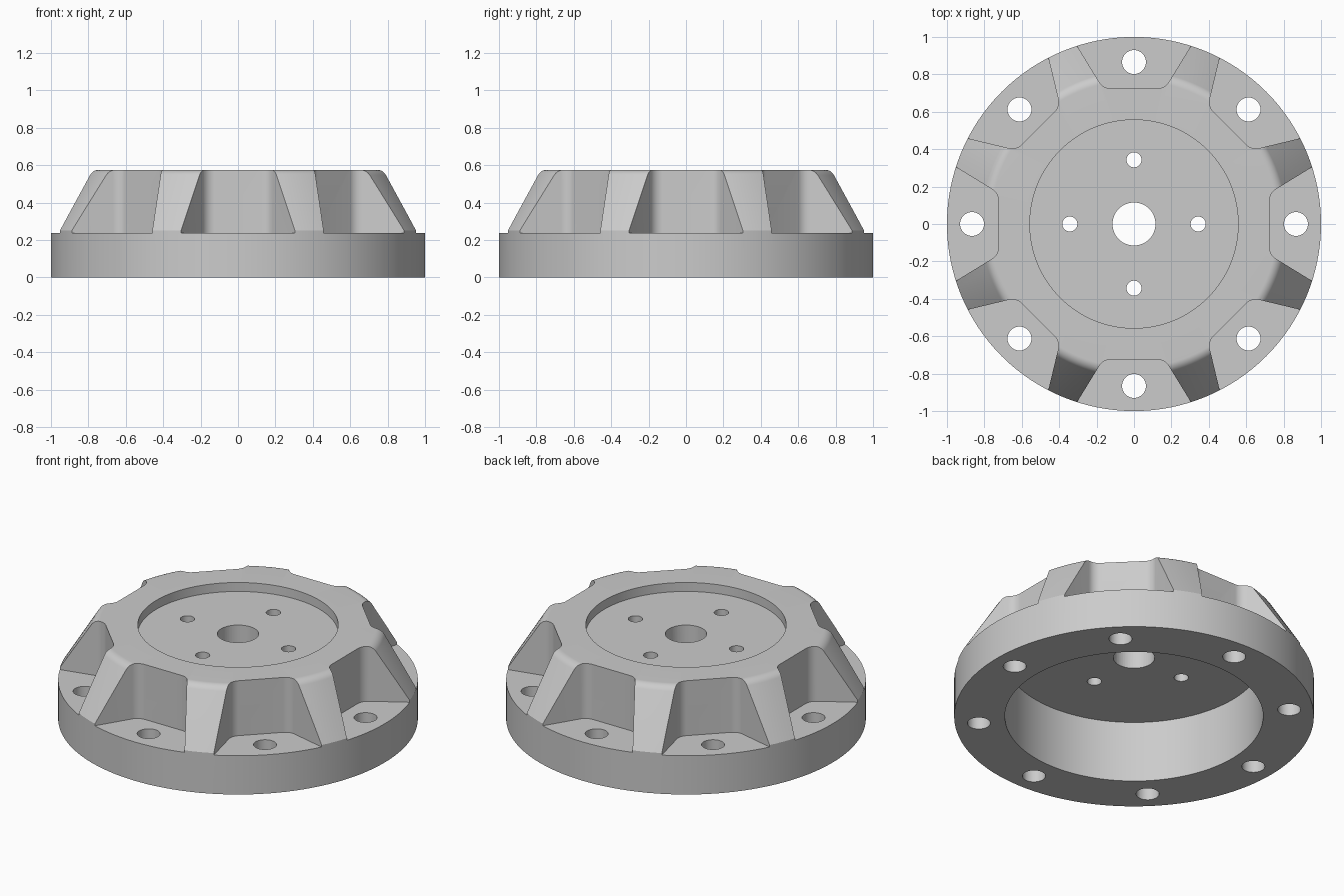
import bpy, bmesh
from math import radians, sin, cos, tan, tau
from mathutils import Matrix, Vector

cube = bpy.data.objects.get("Cube")
if cube:
    bpy.data.objects.remove(cube, do_unlink=True)

gray = bpy.data.materials.new("machined gray")
gray.use_nodes = True
gray.diffuse_color = (0.6, 0.6, 0.6, 1)
gray.node_tree.nodes["Principled BSDF"].inputs["Base Color"].default_value = (0.6, 0.6, 0.6, 1)


def make_object(name, bm):
    bm.normal_update()
    mesh = bpy.data.meshes.new(name)
    bm.to_mesh(mesh)
    bm.free()
    mesh.materials.append(gray)
    obj = bpy.data.objects.new(name, mesh)
    bpy.context.collection.objects.link(obj)
    return obj


def fillet(before, corner, after, radius, steps=8):
    """Points of an arc rounding a 2D corner."""
    p = Vector(corner)
    a = (Vector(before) - p).normalized()
    b = (Vector(after) - p).normalized()
    half = a.angle(b) / 2
    center = p + (a + b).normalized() * (radius / sin(half))
    start = p + a * (radius / tan(half)) - center
    end = p + b * (radius / tan(half)) - center
    arc = [start.lerp(end, i / steps).normalized() * radius for i in range(steps + 1)]
    return [tuple(center + offset) for offset in arc]


def bridge(bm, low, high):
    """Join two rings of vertices; a ring on the axis repeats one vertex."""
    for i in range(len(low)):
        j = (i + 1) % len(low)
        bm.faces.new(list(dict.fromkeys((low[i], low[j], high[j], high[i]))))


def lathe(points, segments):
    """Spin a radius/height profile that meets the axis at both ends."""
    bm = bmesh.new()
    rings = []
    for r, z in points:
        if r == 0:
            rings.append([bm.verts.new((0, 0, z))] * segments)
        else:
            rings.append([bm.verts.new((r * cos(tau * i / segments), r * sin(tau * i / segments), z))
                          for i in range(segments)])
    for low, high in zip(rings, rings[1:]):
        bridge(bm, low, high)
    return bm


def add_prism(bm, outline, bottom, top, turn):
    """Upright solid on a counterclockwise outline."""
    low, high = ([bm.verts.new(turn @ Vector((x, y, z))) for x, y in outline] for z in (bottom, top))
    bridge(bm, low, high)
    bm.faces.new(low[::-1])
    bm.faces.new(high)


def add_hole(bm, radius, distance=0, angle=0):
    place = Matrix.Rotation(angle, 4, "Z") @ Matrix.Translation((distance, 0, 0.3))
    bmesh.ops.create_cone(bm, cap_ends=True, segments=48, radius1=radius,
                          radius2=radius, depth=1, matrix=place)


# Flanged hub body: open cavity below, shallow round recess on top
TOP, RIM = 0.575, 0.25
shoulder = fillet((1, RIM), (0.8, TOP), (0.56, TOP), 0.06)
profile = [(0, 0.376), (0.718, 0.376), (0.718, 0), (1, 0), (1, RIM),
           *shoulder, (0.557, TOP), (0.557, 0.52), (0, 0.52)]
hub = make_object("flanged_hub", lathe(profile, 128))

# Eight flared bolt pockets around the shoulder
right = [(0.395, 1.1), *fillet((0.395, 1.1), (0.165, 0.725), (0, 0.725), 0.07)]
outline = [(-x, y) for x, y in right] + right[::-1]
bm = bmesh.new()
for k in range(8):
    add_prism(bm, outline, 0.238, 0.75, Matrix.Rotation(k * tau / 8, 3, "Z"))
pockets = make_object("pocket_cutter", bm)

# Through holes: flange bolts, inner ring and centre bore
bm = bmesh.new()
for k in range(8):
    add_hole(bm, 0.064, 0.866, k * tau / 8)
for k in range(4):
    add_hole(bm, 0.04, 0.343, k * tau / 4)
add_hole(bm, 0.115)
holes = make_object("hole_cutter", bm)

# Cut the body, then drop the cutters
for cutter in (pockets, holes):
    cutter.hide_render = True
    mod = hub.modifiers.new(cutter.name, "BOOLEAN")
    mod.operation, mod.solver, mod.object = "DIFFERENCE", "EXACT", cutter
bpy.ops.object.select_all(action="DESELECT")
bpy.context.view_layer.objects.active = hub
hub.select_set(True)
for mod in list(hub.modifiers):
    bpy.ops.object.modifier_apply(modifier=mod.name)
for cutter in (pockets, holes):
    bpy.data.objects.remove(cutter, do_unlink=True)

bpy.ops.object.shade_smooth_by_angle(angle=radians(25))
